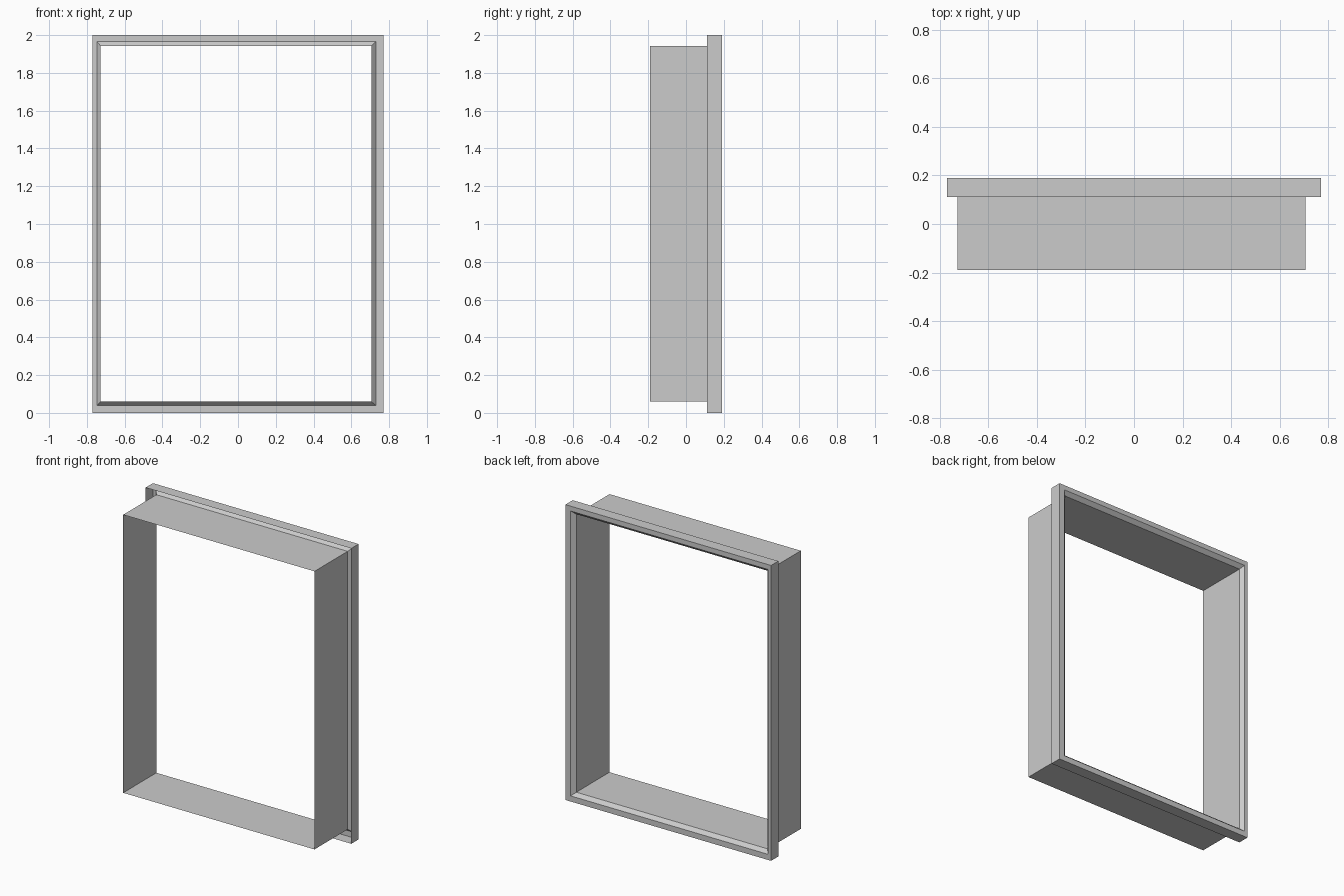
import bpy
import bmesh

if "Cube" in bpy.data.objects:
    bpy.data.objects.remove(bpy.data.objects["Cube"])

# Rectangles of the cross-section: x min, x max, z min, z max
OUTER = (-0.77, 0.77, 0.0, 2.0)
INNER = (-0.747, 0.731, 0.038, 1.967)
LINER = (-0.727, 0.706, 0.06, 1.943)

FRONT, LIP, FLARE, BACK = -0.19, 0.112, 0.165, 0.19


def rect_sheet(name, sections):
    """Thin open sheet that skins a series of (rectangle, y) sections."""
    bm = bmesh.new()
    rings = []
    for (x0, x1, z0, z1), y in sections:
        corners = ((x0, z0), (x1, z0), (x1, z1), (x0, z1))
        rings.append([bm.verts.new((x, y, z)) for x, z in corners])
    for a, b in zip(rings, rings[1:]):
        for i in range(4):
            j = (i + 1) % 4
            bm.faces.new((a[i], a[j], b[j], b[i]))
    mesh = bpy.data.meshes.new(name)
    bm.to_mesh(mesh)
    bm.free()
    obj = bpy.data.objects.new(name, mesh)
    bpy.context.collection.objects.link(obj)
    return obj


# Deep box lining the opening
rect_sheet("opening_liner", [(LINER, FRONT), (LINER, FLARE)])

# Sloped inner edge, flat back face and outer rim, open towards the front
rect_sheet("outer_frame", [(LINER, FLARE), (INNER, BACK), (OUTER, BACK), (OUTER, LIP)])
